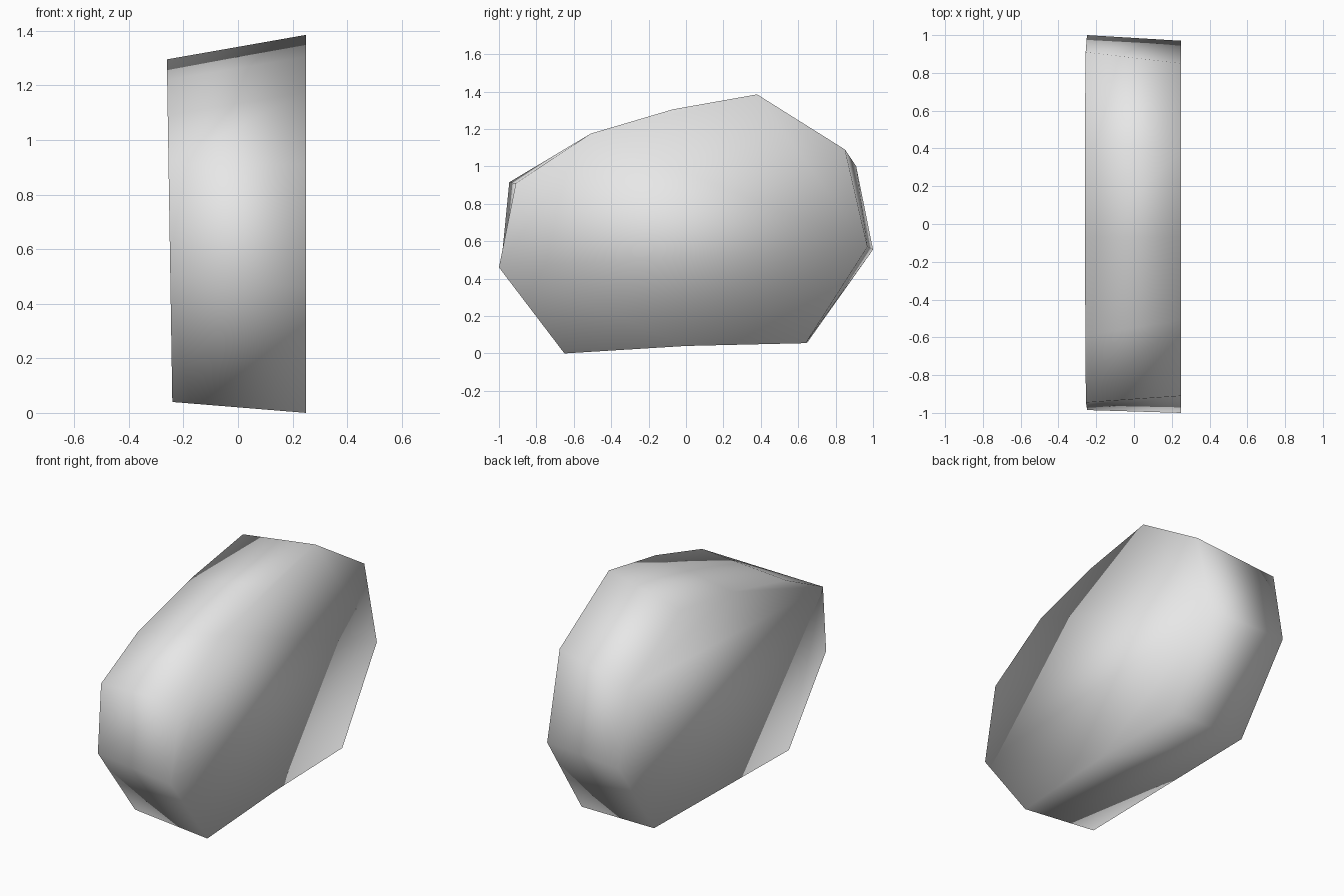
import bpy
import bmesh

starter = bpy.data.objects.get("Cube")
if starter:
    bpy.data.objects.remove(starter, do_unlink=True)


def make_material(name, colour):
    material = bpy.data.materials.new(name)
    material.use_nodes = True
    material.diffuse_color = colour
    shader = next(n for n in material.node_tree.nodes if n.type == "BSDF_PRINCIPLED")
    shader.inputs["Base Color"].default_value = colour
    shader.inputs["Roughness"].default_value = 0.8
    return material


def make_slab(name, left_outline, right_outline, half_width, material):
    """Bridge two (y, z) outlines into a closed, fully smooth shaded slab."""
    bm = bmesh.new()
    left = [bm.verts.new((half_width, y, z)) for y, z in left_outline]
    right = [bm.verts.new((-half_width + 0.01 - 0.016 * z, y, z)) for y, z in right_outline]

    # Side caps
    bm.faces.new(left)
    bm.faces.new(list(reversed(right)))

    # Rim
    count = len(left)
    for i in range(count):
        j = (i + 1) % count
        bm.faces.new((left[i], right[i], right[j], left[j]))

    bmesh.ops.recalc_face_normals(bm, faces=bm.faces[:])
    for face in bm.faces:
        face.smooth = True

    mesh = bpy.data.meshes.new(name)
    bm.to_mesh(mesh)
    bm.free()
    mesh.materials.append(material)
    slab = bpy.data.objects.new(name, mesh)
    bpy.context.collection.objects.link(slab)
    return slab


# Outlines run from the front bottom corner, along the base, up the back and over
left_outline = [
    (-0.65, 0), (0, 0.04), (0.64, 0.055), (0.97, 0.57), (0.85, 1.09),
    (0.38, 1.385), (-0.07, 1.305), (-0.51, 1.175), (-0.91, 0.91), (-1, 0.46),
]
right_outline = [
    (-0.64, 0.04), (0, 0.05), (0.65, 0.06), (1, 0.555), (0.91, 1),
    (0.42, 1.295), (-0.07, 1.22), (-0.59, 1.09), (-0.945, 0.915), (-0.985, 0.51),
]

grey = make_material("plain_grey", (0.8, 0.8, 0.8, 1))
make_slab("rounded_stone_slab", left_outline, right_outline, 0.25, grey)
